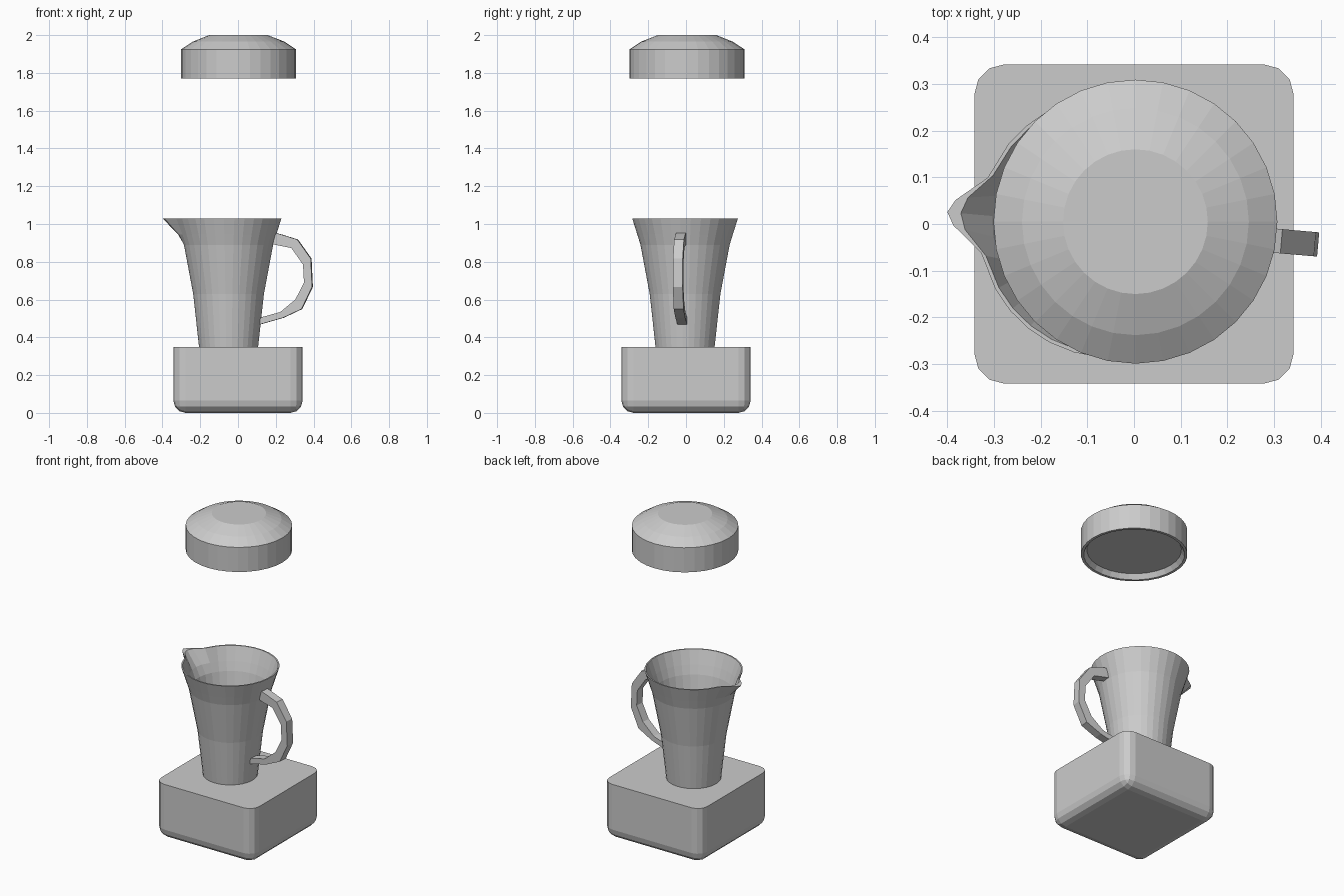
import bpy, bmesh
from math import sin, cos, pi, radians

if "Cube" in bpy.data.objects:
    bpy.data.objects.remove(bpy.data.objects["Cube"])

SIDES = 32


def finish(name, bm, location=(0, 0, 0), turn=0):
    bmesh.ops.recalc_face_normals(bm, faces=bm.faces)
    mesh = bpy.data.meshes.new(name)
    bm.to_mesh(mesh)
    bm.free()
    obj = bpy.data.objects.new(name, mesh)
    obj.location = location
    obj.rotation_euler.z = turn
    bpy.context.collection.objects.link(obj)
    return obj


def lathe(profile):
    """Rings of (radius, z, spout amount), bridged and capped at both ends.
    The spout points along -x and pulls a few rim points out and together."""
    push = [0.07, 0.06, 0.012]
    squeeze = [1, 0.5, 0.75]
    bm = bmesh.new()
    rings = []
    for r, z, spout in profile:
        ring = []
        for i in range(SIDES):
            a = 2 * pi * i / SIDES
            x, y = -r * cos(a), r * sin(a)
            k = min(i, SIDES - i)
            if k < len(push):
                x -= push[k] * spout
                y *= 1 + (squeeze[k] - 1) * min(spout, 1)
            ring.append(bm.verts.new((x, y, z)))
        rings.append(ring)
    for low, high in zip(rings, rings[1:]):
        for i in range(SIDES):
            j = (i + 1) % SIDES
            bm.faces.new((low[i], low[j], high[j], high[i]))
    bm.faces.new(rings[0])
    bm.faces.new(rings[-1])
    return bm


# Base: square block, rounded everywhere except the top rim
bm = bmesh.new()
bmesh.ops.create_cube(bm, size=1)
for v in bm.verts:
    v.co = (v.co.x * 0.684, v.co.y * 0.684, (v.co.z + 0.5) * 0.35)
edges = [e for e in bm.edges if min(v.co.z for v in e.verts) < 0.1]
bmesh.ops.bevel(bm, geom=edges, offset=0.065, segments=3, profile=0.5,
                affect='EDGES', clamp_overlap=True)
finish("base", bm)

# Jug: thin flared wall with a pinched pouring spout
JUG_AT, JUG_TURN = (-0.05, -0.005, 0), radians(-5)
jug = [(0.157, 0.35, 0), (0.188, 0.63, 0), (0.237, 0.89, 0), (0.254, 0.945, 0.2),
       (0.281, 1.03, 1),
       (0.273, 1.03, 0.7), (0.244, 0.945, 0.15), (0.227, 0.89, 0),
       (0.178, 0.63, 0), (0.147, 0.362, 0)]
finish("jug", lathe(jug), JUG_AT, JUG_TURN)

# Handle: faceted loop, outer and inner outlines in x, z
outer = [(0.2, 0.953), (0.233, 0.944), (0.317, 0.918), (0.389, 0.817),
         (0.396, 0.667), (0.34, 0.55), (0.243, 0.504), (0.113, 0.467)]
inner = [(0.188, 0.893), (0.2, 0.89), (0.286, 0.873), (0.348, 0.785),
         (0.353, 0.69), (0.307, 0.6), (0.227, 0.534), (0.118, 0.504)]
bm = bmesh.new()
sections = []
for (ox, oz), (ix, iz) in zip(outer, inner):
    corners = [(ox, -0.026, oz), (ox, 0.026, oz), (ix, 0.026, iz), (ix, -0.026, iz)]
    sections.append([bm.verts.new((x + 0.05, y, z)) for x, y, z in corners])
for s, t in zip(sections, sections[1:]):
    for i in range(4):
        j = (i + 1) % 4
        bm.faces.new((s[i], s[j], t[j], t[i]))
bm.faces.new(sections[0])
bm.faces.new(sections[-1])
finish("handle", bm, JUG_AT, JUG_TURN)

# Lid: raised cap with a shallow recess underneath
lid = [(0.27, 1.8, 0), (0.288, 1.77, 0), (0.304, 1.77, 0),
       (0.304, 1.925, 0), (0.243, 1.965, 0), (0.155, 2.0, 0)]
finish("lid", lathe(lid), (0.003, 0.005, 0))
